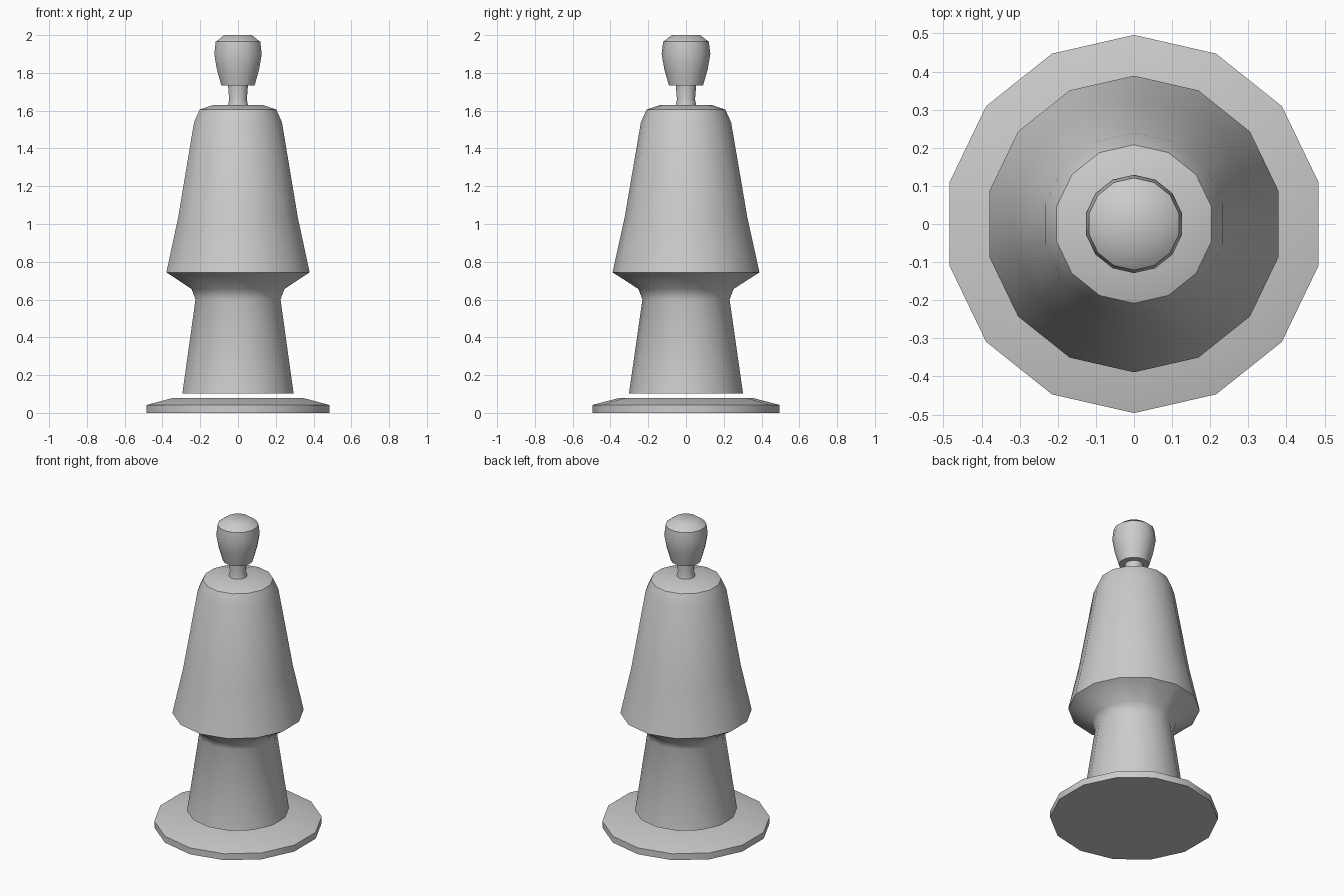
import bpy, bmesh
from math import sin, cos, pi, radians

if "Cube" in bpy.data.objects:
    bpy.data.objects.remove(bpy.data.objects["Cube"])

SIDES = 14


def lathe(name, profile, caps=True):
    """Spin a (radius, z) profile into a 14-sided part, listed bottom to top."""
    bm = bmesh.new()
    rings = []
    for r, z in profile:
        rings.append([bm.verts.new((r * sin(2 * pi * i / SIDES),
                                    r * cos(2 * pi * i / SIDES), z))
                      for i in range(SIDES)])
    for low, high in zip(rings, rings[1:]):
        for i in range(SIDES):
            j = (i + 1) % SIDES
            bm.faces.new((low[i], low[j], high[j], high[i]))
    if caps:
        bm.faces.new(rings[0])
        bm.faces.new(rings[-1])
    bmesh.ops.recalc_face_normals(bm, faces=bm.faces)
    mesh = bpy.data.meshes.new(name)
    bm.to_mesh(mesh)
    bm.free()
    obj = bpy.data.objects.new(name, mesh)
    bpy.context.collection.objects.link(obj)
    bpy.ops.object.select_all(action='DESELECT')
    obj.select_set(True)
    bpy.context.view_layer.objects.active = obj
    bpy.ops.object.shade_smooth_by_angle(angle=radians(38))
    return obj


# Flat stand with a shallow bevelled top
lathe("base", [(0.496, 0), (0.496, 0.042), (0.35, 0.08)])

# Legs and coat, floating just above the stand
lathe("body", [(0.302, 0.103), (0.231, 0.60), (0.252, 0.656), (0.389, 0.744),
               (0.325, 1.034), (0.239, 1.538), (0.208, 1.606), (0.135, 1.63)])

# Slim neck, open where it meets body and head
lathe("neck", [(0.054, 1.63), (0.048, 1.66), (0.054, 1.732)], caps=False)

# Egg-shaped head with a bevelled crown
lathe("head", [(0.09, 1.732), (0.115, 1.82), (0.129, 1.90),
               (0.121, 1.965), (0.074, 2.0)])
